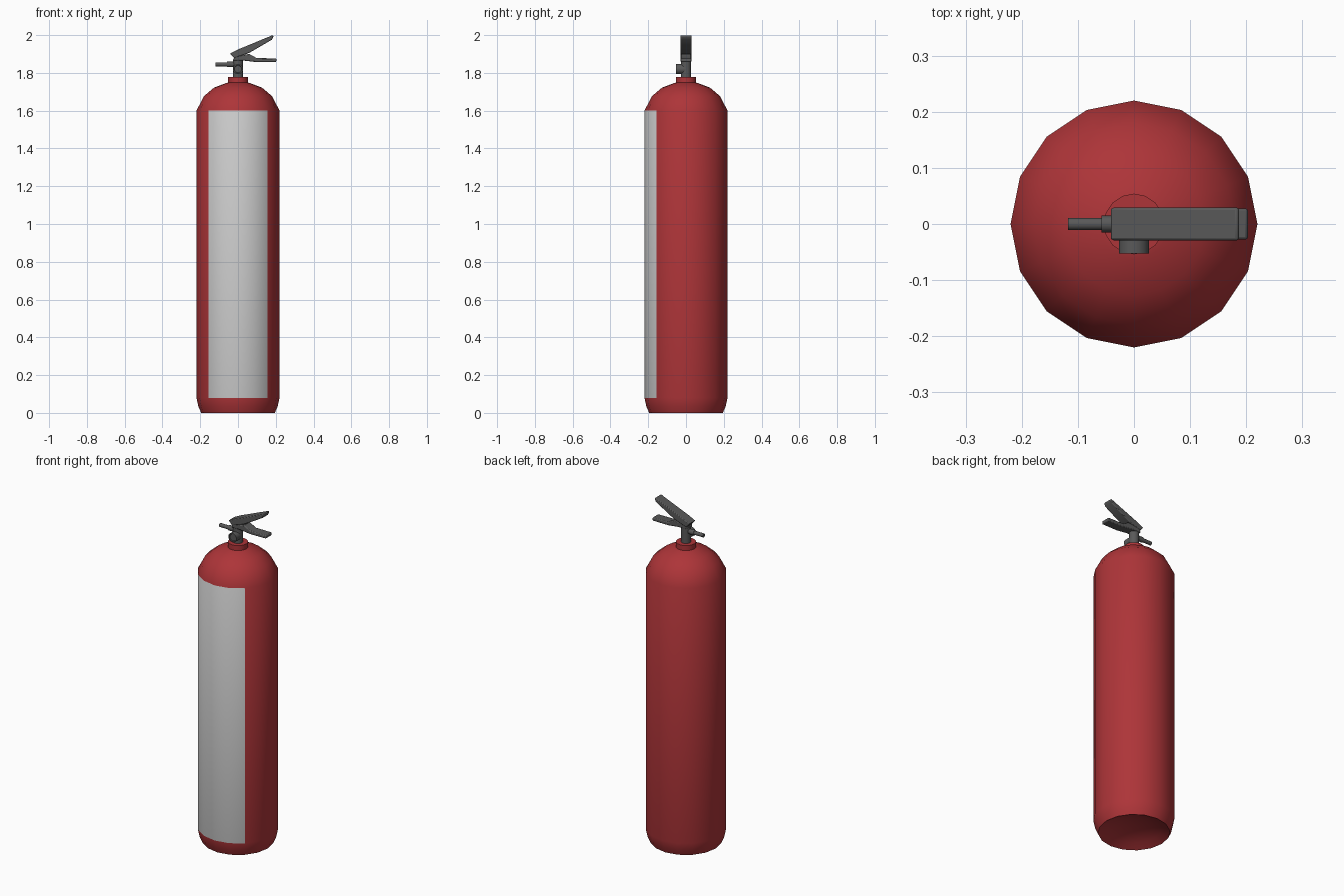
import bpy, bmesh, math
from mathutils import Matrix

if "Cube" in bpy.data.objects:
    bpy.data.objects.remove(bpy.data.objects["Cube"])


def material(name, color):
    m = bpy.data.materials.new(name)
    m.diffuse_color = (*color, 1)
    m.use_nodes = True
    m.node_tree.nodes["Principled BSDF"].inputs["Base Color"].default_value = m.diffuse_color
    return m


RED = material("red_paint", (0.42, 0.035, 0.04))
LABEL = material("label_paper", (0.6, 0.6, 0.6))
DARK = material("dark_metal", (0.1, 0.1, 0.1))


def finish(bm, name, mats, angle=40):
    bmesh.ops.recalc_face_normals(bm, faces=bm.faces)
    mesh = bpy.data.meshes.new(name)
    bm.to_mesh(mesh)
    bm.free()
    for m in mats:
        mesh.materials.append(m)
    ob = bpy.data.objects.new(name, mesh)
    bpy.context.collection.objects.link(ob)
    bpy.ops.object.select_all(action='DESELECT')
    ob.select_set(True)
    bpy.context.view_layer.objects.active = ob
    bpy.ops.object.shade_smooth_by_angle(angle=math.radians(angle))
    return ob


def lathe(profile, sides):
    """Revolve (radius, height) points round z; zero radius makes a pole."""
    bm = bmesh.new()
    rings = []
    for r, z in profile:
        if r == 0:
            rings.append([bm.verts.new((0, 0, z))] * sides)
        else:
            rings.append([bm.verts.new((r * math.cos(a), r * math.sin(a), z))
                          for a in (2 * math.pi * i / sides for i in range(sides))])
    for lo, hi in zip(rings, rings[1:]):
        for i in range(sides):
            j = (i + 1) % sides
            bm.faces.new(dict.fromkeys((lo[i], lo[j], hi[j], hi[i])))
    return bm


def turned(name, profile, sides, mat, matrix):
    bm = lathe(profile, sides)
    bmesh.ops.transform(bm, matrix=matrix, verts=bm.verts)
    return finish(bm, name, [mat])


def lever(name, outline, half_width, bevel):
    """Side outline in x, z extruded across y with softened edges."""
    bm = bmesh.new()
    face = bm.faces.new([bm.verts.new((x, -half_width, z)) for x, z in outline])
    out = bmesh.ops.extrude_face_region(bm, geom=[face])
    verts = [v for v in out["geom"] if isinstance(v, bmesh.types.BMVert)]
    bmesh.ops.translate(bm, vec=(0, 2 * half_width, 0), verts=verts)
    ob = finish(bm, name, [DARK], 35)
    mod = ob.modifiers.new("soft_edges", 'BEVEL')
    mod.width, mod.segments, mod.limit_method = bevel, 2, 'ANGLE'
    mod.angle_limit = math.radians(50)
    return ob


# Tank with recessed base, domed shoulder and neck
tank = lathe([(0, 0.05), (0.09, 0.04), (0.15, 0.022), (0.195, 0), (0.21, 0.035),
              (0.22, 0.08), (0.22, 1.6), (0.18, 1.677), (0.127, 1.722),
              (0.063, 1.746), (0.054, 1.748), (0.054, 1.778), (0, 1.778)], 16)
# Label covers the front quarter of the straight wall
for f in tank.faces:
    c = f.calc_center_median()
    if 0.5 < c.z < 1.2 and c.y < -abs(c.x):
        f.material_index = 1
finish(tank, "tank", [RED, LABEL])

# Valve stem
turned("valve_stem", [(0, 1.77), (0.027, 1.77), (0.027, 1.872), (0, 1.872)], 16,
       DARK, Matrix())

# Pressure gauge facing the front, with a recessed dial
turned("pressure_gauge", [(0, 0), (0.027, 0), (0.027, 0.053), (0.021, 0.053),
                          (0.019, 0.048), (0, 0.048)], 16, DARK,
       Matrix.Translation((0, 0, 1.82)) @ Matrix.Rotation(math.pi / 2, 4, 'X'))

# Stepped outlet nozzle pointing left
turned("nozzle", [(0, 0), (0.015, 0), (0.015, 0.058), (0.011, 0.058),
                  (0.011, 0.118), (0, 0.118)], 12, DARK,
       Matrix.Translation((0, 0, 1.845)) @ Matrix.Rotation(-math.pi / 2, 4, 'Y'))

# Carry handle and squeeze lever
lever("carry_handle", [(-0.025, 1.865), (0.03, 1.865), (0.1, 1.857), (0.203, 1.858),
                       (0.203, 1.877), (0.1, 1.878), (0.06, 1.9), (-0.02, 1.888)],
      0.028, 0.005)
lever("squeeze_lever", [(-0.043, 1.903), (-0.02, 1.878), (0.06, 1.906), (0.18, 1.976),
                        (0.188, 1.993), (0.184, 2.0), (0, 1.924)], 0.029, 0.005)
